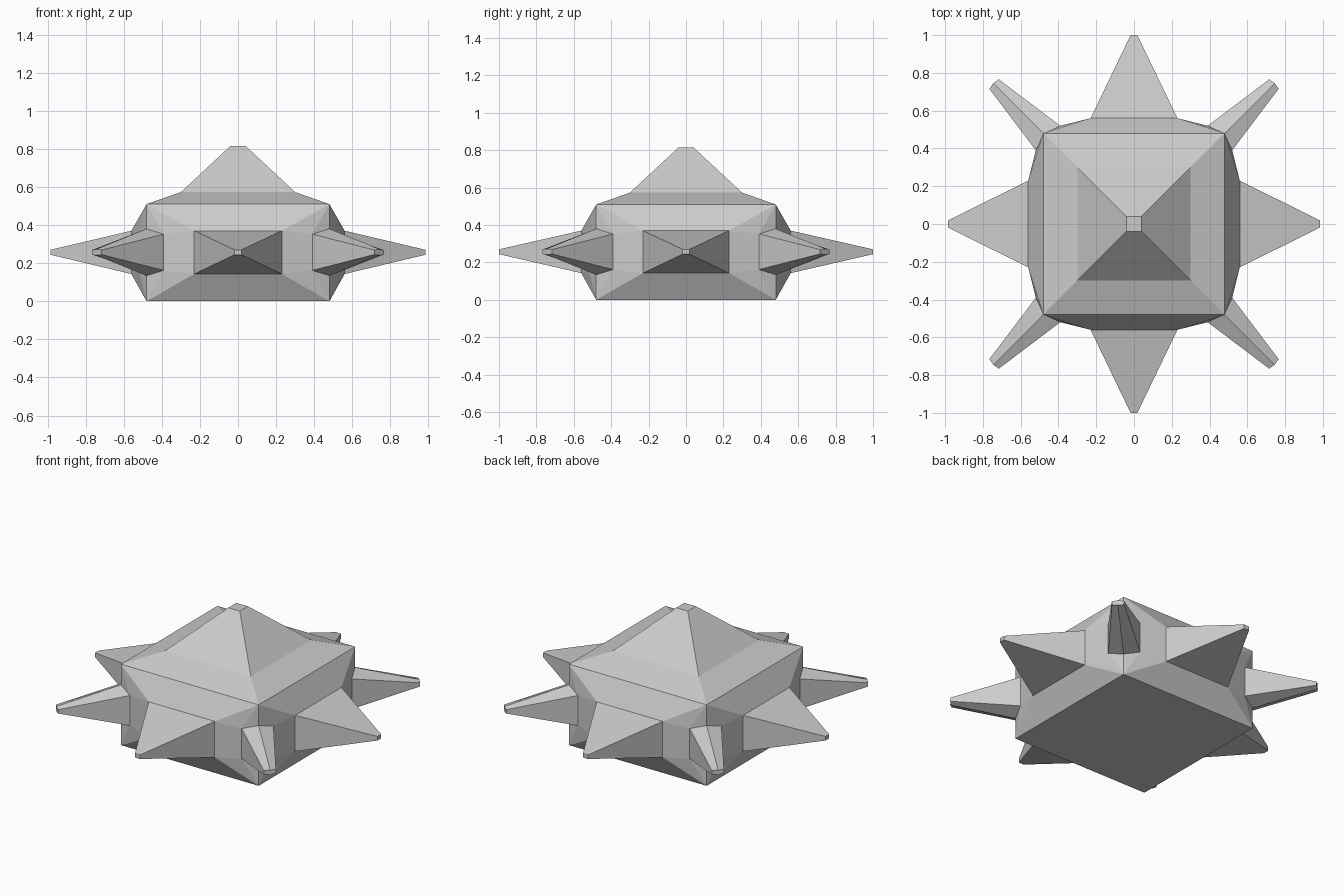
import bpy, bmesh
from math import pi
from mathutils import Matrix

if "Cube" in bpy.data.objects:
    bpy.data.objects.remove(bpy.data.objects["Cube"])

ZC = 0.257  # height of the side spikes
bm = bmesh.new()


def face(points, m):
    bm.faces.new([bm.verts.new(m @ Matrix.Translation(p).translation) for p in points])


def bridge(a, b, m):
    """Walls between two rings of equal point count."""
    n = len(a)
    for i in range(n):
        j = (i + 1) % n
        face([a[i], a[j], b[j], b[i]], m)


def rect(x, y, z0, z1):
    return [(-x, y, z0), (x, y, z0), (x, y, z1), (-x, y, z1)]


def square(s, z):
    return [(-s, -s, z), (s, -s, z), (s, s, z), (-s, s, z)]


I = Matrix.Identity(4)

# Flat underside, sloped shoulder and blunt top spike
face(square(0.48, 0), I)
rings = [square(0.48, 0.51), square(0.30, 0.573), square(0.04, 0.815)]
for a, b in zip(rings, rings[1:]):
    bridge(a, b, I)
face(rings[-1], I)

# One side wall with its spike and corner spike, turned four times
for k in range(4):
    m = Matrix.Rotation(k * pi / 2, 4, 'Z')
    tip_y = -1.0 if k % 2 == 0 else -0.985

    # Side spike
    base = rect(0.23, -0.56, 0.143, 0.37)
    tip = rect(0.018, tip_y, ZC - 0.013, ZC + 0.013)
    bridge(base, tip, m)
    face(tip, m)

    # Wall facets around the side spike
    face([(-0.48, -0.48, 0.51), (0.48, -0.48, 0.51), base[2], base[3]], m)
    face([(-0.48, -0.48, 0), (0.48, -0.48, 0), base[1], base[0]], m)
    for s in (-1, 1):
        ct, cb = (s * 0.48, -0.48, 0.51), (s * 0.48, -0.48, 0)
        qt, qb = (s * 0.48, -0.48, 0.38), (s * 0.48, -0.48, 0.134)
        pt, pb = (s * 0.39, -0.52, 0.352), (s * 0.39, -0.52, 0.162)
        rt, rb = (s * 0.23, -0.56, 0.37), (s * 0.23, -0.56, 0.143)
        face([ct, qt, pt], m)
        face([ct, pt, rt], m)
        face([rt, pt, pb, rb], m)
        face([rb, pb, cb], m)
        face([pb, qb, cb], m)

    # Six-sided corner spike
    root = [(0.39, -0.52, 0.162), (0.48, -0.48, 0.134), (0.52, -0.39, 0.162),
            (0.52, -0.39, 0.352), (0.48, -0.48, 0.38), (0.39, -0.52, 0.352)]
    end = [(0.716, -0.766, 0.245), (0.745, -0.745, 0.241), (0.766, -0.716, 0.245),
           (0.766, -0.716, 0.269), (0.745, -0.745, 0.273), (0.716, -0.766, 0.269)]
    bridge(root, end, m)
    face(end, m)

# Weld everything into one closed shell
bmesh.ops.remove_doubles(bm, verts=bm.verts[:], dist=0.0005)
bmesh.ops.recalc_face_normals(bm, faces=bm.faces[:])
mesh = bpy.data.meshes.new("spiked_shell")
bm.to_mesh(mesh)
bm.free()
shell = bpy.data.objects.new("spiked_shell", mesh)
bpy.context.collection.objects.link(shell)
